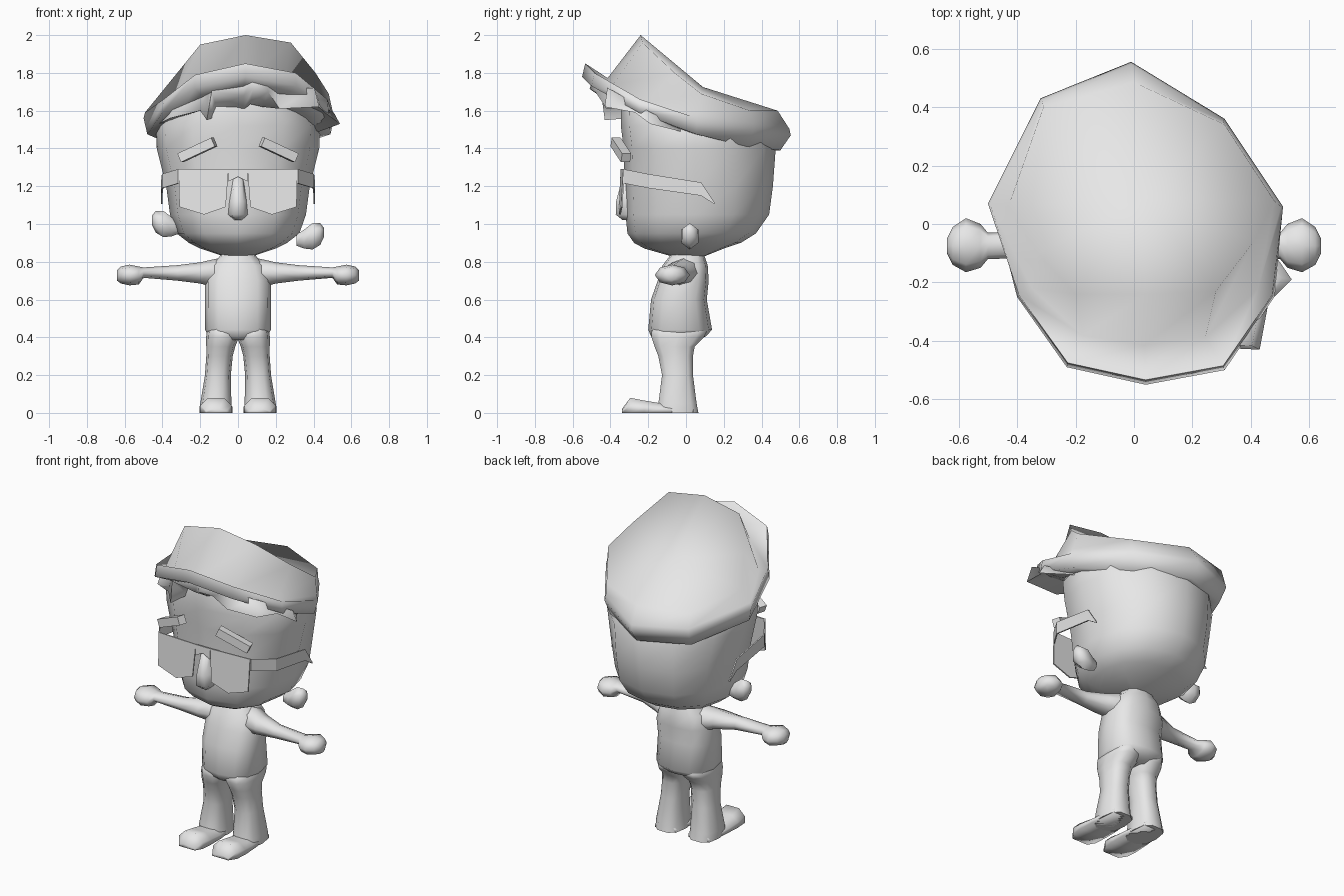
import bpy, bmesh, math
from mathutils import Vector, Matrix

if "Cube" in bpy.data.objects:
    bpy.data.objects.remove(bpy.data.objects["Cube"])

grey = bpy.data.materials.new("plain_grey")
grey.diffuse_color = (0.8, 0.8, 0.8, 1)
grey.use_nodes = True
grey.node_tree.nodes["Principled BSDF"].inputs["Base Color"].default_value = grey.diffuse_color


def finish(name, bm, mirror=False, angle=60):
    bmesh.ops.recalc_face_normals(bm, faces=bm.faces)
    me = bpy.data.meshes.new(name)
    bm.to_mesh(me)
    bm.free()
    me.materials.append(grey)
    for p in me.polygons:
        p.use_smooth = True
    me.set_sharp_from_angle(angle=math.radians(angle))
    ob = bpy.data.objects.new(name, me)
    bpy.context.collection.objects.link(ob)
    if mirror:
        m = ob.modifiers.new("mirror", 'MIRROR')
        m.use_mirror_merge = False
    return ob


def loft(name, rings, mirror=False, angle=60, tip=None):
    """Skin a stack of rings; close the start, and the end with a cap or a tip point."""
    bm = bmesh.new()
    vs = [[bm.verts.new(p) for p in r] for r in rings]
    n = len(vs[0])
    for a, b in zip(vs, vs[1:]):
        for i in range(n):
            j = (i + 1) % n
            bm.faces.new((a[i], a[j], b[j], b[i]))
    bm.faces.new(vs[0])
    if tip:
        t = bm.verts.new(tip)
        for i in range(n):
            bm.faces.new((vs[-1][i], vs[-1][(i + 1) % n], t))
    else:
        bm.faces.new(vs[-1])
    return finish(name, bm, mirror, angle)


def oval(u0, u1, v0, v1, n, power=1.0, vc=None, back=None):
    """Rounded cross-section spanning u0..u1, v0..v1, widest at vc."""
    uc, ur = (u0 + u1) / 2, (u1 - u0) / 2
    vc = (v0 + v1) / 2 if vc is None else vc
    pts = []
    for i in range(n):
        a = 2 * math.pi * i / n
        c, s = math.cos(a), math.sin(a)
        p = back if back and s > 0 else power
        c = math.copysign(abs(c) ** p, c)
        s = math.copysign(abs(s) ** p, s)
        pts.append((uc + ur * c, vc + s * ((v1 - vc) if s > 0 else (vc - v0))))
    return pts


def flat_ring(z, x0, x1, y0, y1, n, power=1.0, vc=None, back=None):
    return [(u, v, z) for u, v in oval(x0, x1, y0, y1, n, power, vc, back)]


def plate(name, pts, offset, mirror=False):
    """Thin plate from an outline."""
    bm = bmesh.new()
    f = bm.faces.new([bm.verts.new(p) for p in pts])
    r = bmesh.ops.extrude_face_region(bm, geom=[f])
    bmesh.ops.translate(bm, vec=offset,
                        verts=[v for v in r['geom'] if isinstance(v, bmesh.types.BMVert)])
    return finish(name, bm, mirror, 30)


# Head: z, half width, front, back
head = [(.83, .08, -.08, .10), (.87, .20, -.22, .20), (.90, .26, -.275, .29),
        (.95, .325, -.31, .37), (1.05, .36, -.32, .44), (1.2, .38, -.325, .46),
        (1.4, .43, -.33, .475), (1.52, .435, -.345, .40), (1.62, .37, -.345, .2),
        (1.69, .27, -.33, 0)]
loft("head", [flat_ring(z, -w, w, f, b, 12, .86, min(.05, (f + b) / 2 + .1),
                        1.08 if z > 1.3 else .95)
              for z, w, f, b in head], angle=80)

# Nose
loft("nose", [[(-w * 1.1, -.30, z), (-w * .6, y, z), (w * .6, y, z), (w * 1.1, -.30, z)]
              for z, w, y in [(1.02, .02, -.335), (1.05, .05, -.372), (1.12, .045, -.37),
                              (1.25, .03, -.335)]], angle=100)

# Ears, uneven in height: small faceted knobs on short stalks
for name, s, z in (("ear_left", -1, 1.0), ("ear_right", 1, .935)):
    loft(name, [[(s * x, .02 + v, z + dz + u) for u, v in oval(-r, r, -r * .75, r * .75, 6)]
                for x, r, dz in [(.31, .03, -.02), (.35, .05, -.015), (.395, .07, 0),
                                 (.435, .058, .012), (.455, .025, .02)]], angle=60)

# Eyebrows: slanted blocks
for name, s in (("eyebrow_left", -1), ("eyebrow_right", 1)):
    bm = bmesh.new()
    bmesh.ops.create_cube(bm, size=1)
    m = (Matrix.Translation((s * .215, -.345, 1.392)) @ Matrix.Rotation(s * .3, 4, 'Z')
         @ Matrix.Rotation(s * .42, 4, 'Y') @ Matrix.Diagonal((.205, .05, .05, 1)))
    bmesh.ops.transform(bm, matrix=m, verts=bm.verts)
    finish(name, bm, angle=30)

# Glasses: lenses, bridge and temples
plate("lens", [(x, -.34 + x * .05 - (1.29 - z) * .06, z) for x, z in
               [(.05, 1.29), (.315, 1.29), (.31, 1.09), (.18, 1.05), (.065, 1.09)]],
      (0, -.008, 0), True)
plate("glasses_bridge", [(-.05, -.3375, 1.29), (.05, -.3375, 1.29), (.05, -.341, 1.225),
                         (0, -.34, 1.25), (-.05, -.341, 1.225)], (0, -.008, 0))
temple = [(.31, -.328, 1.29, 1.215), (.395, -.2, 1.265, 1.19), (.40, .08, 1.22, 1.15),
          (.40, .15, 1.115, 1.105)]
loft("temple", [[(x, y, t), (x + .008, y, t), (x + .008, y, b), (x, y, b)]
                for x, y, t, b in temple], True, 30)

# Cap: rim outline x, y, upper z, lower z, then the crown edge
rim = [(.04, -.55, 1.85, 1.78), (.31, -.50, 1.80, 1.73), (.48, -.25, 1.66, 1.59),
       (.51, .06, 1.56, 1.475), (.31, .36, 1.50, 1.41), (-.01, .555, 1.47, 1.39),
       (-.32, .43, 1.48, 1.40), (-.50, .07, 1.56, 1.475), (-.40, -.25, 1.66, 1.59),
       (-.23, -.49, 1.79, 1.72)]
crown = [(.04, -.24, 2.0), (.28, -.23, 1.96), (.41, -.06, 1.80), (.48, .08, 1.69),
         (.31, .34, 1.60), (0, .485, 1.60), (-.31, .40, 1.60), (-.43, .06, 1.66),
         (-.33, -.10, 1.79), (-.2, -.24, 1.95)]


def inset(x, y, z):
    f = .985 + min(0, y) * .42
    return (.02 + (x - .02) * f, y * f, z + (y - y * f) * .57 + (.03 if y > 0 else 0))


loft("cap", [[(x * .78, y * .78, b + min(0, y) * .11) for x, y, t, b in rim],
             [(x, y, b) if y < 0 else (x * .96, y * .9, b) for x, y, t, b in rim],
             [(x * .985, y * .97, t) if y < 0 else (x, y, t) for x, y, t, b in rim],
             [inset(x, y, t) for x, y, t, b in rim], crown],
     angle=100, tip=(.03, .09, 1.725))

# Jagged hair fringe under the rim
tips = [(-.42, -.08, 1.53), (-.36, -.28, 1.56), (-.20, -.40, 1.60), (-.165, -.43, 1.55),
        (-.14, -.45, 1.70), (.03, -.46, 1.68), (.08, -.51, 1.715), (.16, -.48, 1.70),
        (.22, -.42, 1.61), (.43, -.43, 1.62), (.46, -.27, 1.59), (.54, -.19, 1.53),
        (.43, -.03, 1.49)]
loft("hair_fringe", [[(x, y, z), (x * .94, y * .97, max(z + .02, 1.485 - y * .55)),
                      (x * .82, y * .70, z - .08 if z > 1.65 else z + .01)]
                     for x, y, z in tips], angle=100)

# Torso and neck: z, half width, front, back
torso = [(.385, .10, -.16, .06), (.405, .155, -.185, .105), (.44, .174, -.20, .138),
         (.6, .176, -.185, .11), (.70, .176, -.15, .12), (.78, .15, -.125, .115),
         (.825, .10, -.09, .10), (.87, .075, -.07, .09)]
loft("torso", [flat_ring(z, -w, w, f, b, 12, .75) for z, w, f, b in torso], angle=100)

# Arms with fists: x, y range, z range
arm = [(.04, -.08, .08, .67, .83), (.13, -.105, .07, .665, .813), (.20, -.12, .03, .685, .797),
       (.32, -.115, -.02, .70, .782), (.50, -.12, -.03, .715, .77), (.525, -.15, .0, .68, .775),
       (.575, -.165, .02, .675, .785), (.62, -.14, -.01, .685, .775), (.64, -.10, -.05, .70, .755)]
loft("arm", [[(x, u, v) for u, v in oval(y0, y1, z0, z1, 8)]
             for x, y0, y1, z0, z1 in arm], True, 80)

# Legs: z, x range, y range
leg = [(0, .03, .20, -.16, .07), (.05, .035, .20, -.15, .06), (.2, .038, .175, -.13, .04),
       (.3, .028, .168, -.15, .04), (.35, .015, .168, -.17, .05), (.40, -.005, .169, -.188, .10),
       (.43, 0, .165, -.188, .115), (.48, .03, .14, -.15, .08)]
loft("leg", [flat_ring(z, a, b, f, k, 10, .75) for z, a, b, f, k in leg], True, 80)

# Feet: y, x range, top height
foot = [(-.34, .06, .17, .02), (-.295, .035, .20, .08), (-.22, .03, .205, .065),
        (-.13, .03, .20, .05), (.04, .045, .185, .04)]
loft("foot", [[(a, y, 0), (b, y, 0), (b, y, h * .5), (b - .04, y, h), (a + .04, y, h),
               (a, y, h * .5)] for y, a, b, h in foot], True, 100)
